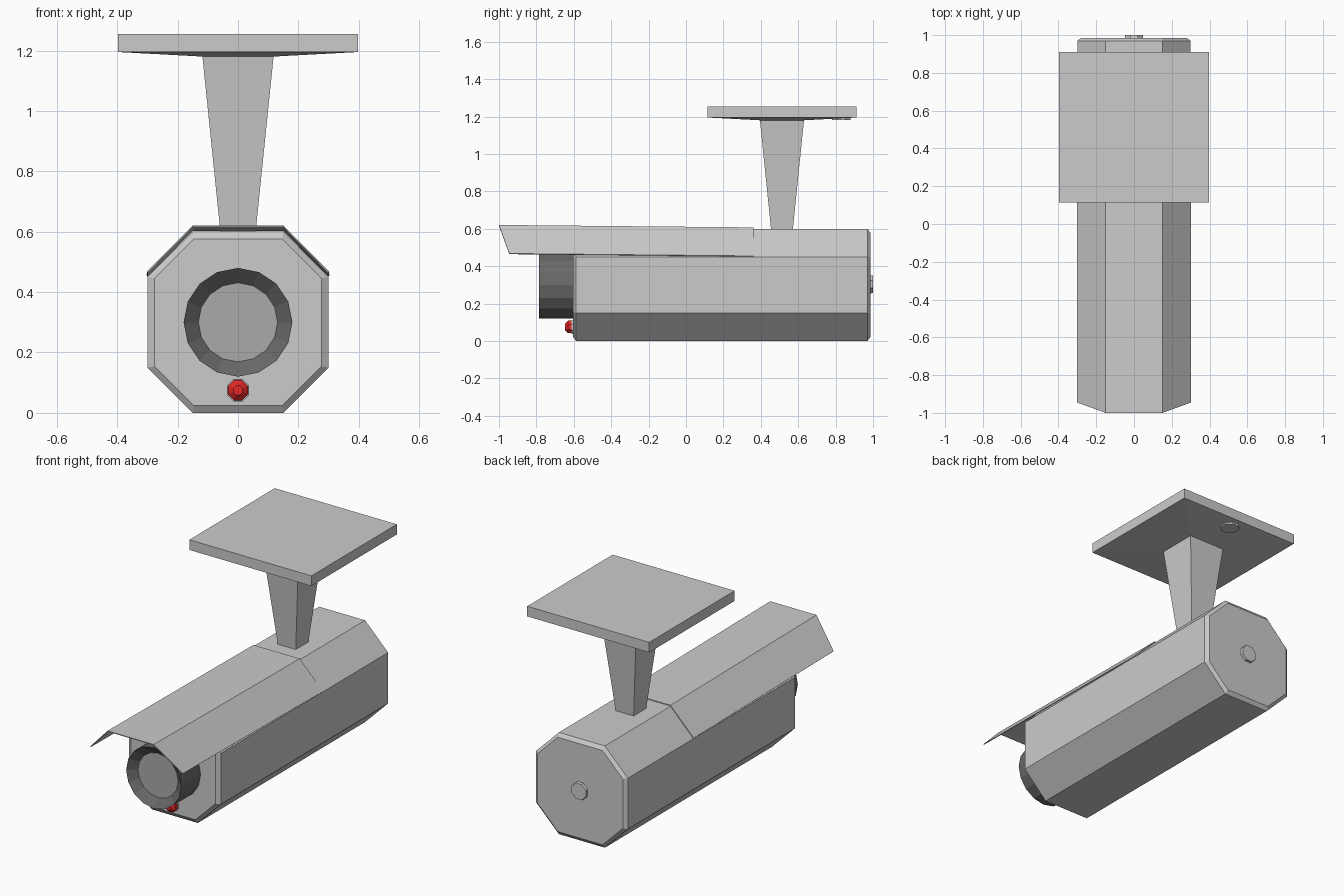
import bpy
import math

if "Cube" in bpy.data.objects:
    bpy.data.objects.remove(bpy.data.objects["Cube"])


def material(name, r, g, b):
    m = bpy.data.materials.new(name)
    m.diffuse_color = (r, g, b, 1)
    m.use_nodes = True
    m.node_tree.nodes["Principled BSDF"].inputs["Base Color"].default_value = m.diffuse_color
    return m


def mesh_object(name, verts, faces, mat=None):
    me = bpy.data.meshes.new(name)
    me.from_pydata(verts, [], faces)
    me.update()
    ob = bpy.data.objects.new(name, me)
    bpy.context.collection.objects.link(ob)
    if mat:
        me.materials.append(mat)
    return ob


def loft(name, rings, mat=None):
    """Skin a series of equal-sized rings, capping both ends."""
    n = len(rings[0])
    verts = [p for ring in rings for p in ring]
    faces = [(k * n + i, k * n + (i + 1) % n, (k + 1) * n + (i + 1) % n, (k + 1) * n + i)
             for k in range(len(rings) - 1) for i in range(n)]
    faces.append(tuple(reversed(range(n))))
    faces.append(tuple(range(len(verts) - n, len(verts))))
    return mesh_object(name, verts, faces, mat)


def round_y(r, y, z, n, turn=0.0):
    return [(r * math.sin(turn + 2 * math.pi * i / n), y,
             z + r * math.cos(turn + 2 * math.pi * i / n)) for i in range(n)]


def octagon(y, h, c):
    pts = [(c, h), (h, c), (h, -c), (c, -h), (-c, -h), (-h, -c), (-h, c), (-c, h)]
    return [(x, y, 0.3 + z) for x, z in pts]


def square(z, h, y=0.513):
    return [(-h, y - h, z), (h, y - h, z), (h, y + h, z), (-h, y + h, z)]


black = material("dark_rubber", 0.14, 0.14, 0.14)
glass = material("lens_glass", 0.4, 0.4, 0.4)
red = material("red_light", 0.8, 0.02, 0.02)

# Octagonal housing with chamfered ends
loft("housing", [octagon(-0.605, 0.276, 0.146), octagon(-0.588, 0.3, 0.15),
                 octagon(0.97, 0.3, 0.15), octagon(0.986, 0.278, 0.146)])

# Thin sun visor lying on the upper three faces and overhanging the front
section = [(-0.3, 0.45, -0.945), (-0.15, 0.602, -1.0), (0.15, 0.602, -1.0), (0.3, 0.45, -0.945)]
front = [(x, y, z + 0.016) for x, z, y in section]
back = [(x * 1.002, 0.36, z + 0.003) for x, z, y in section]
visor = mesh_object("sun_visor", front + back, [(i, i + 1, i + 5, i + 4) for i in range(3)])
solid = visor.modifiers.new("thickness", 'SOLIDIFY')
solid.thickness = 0.005
solid.offset = 0

# Lens hood with a conical recess, and the glass inside it
loft("lens_hood", [round_y(0.18, -0.6, 0.3, 16), round_y(0.18, -0.785, 0.3, 16),
                   round_y(0.131, -0.743, 0.3, 16)], black)
loft("lens_glass", [round_y(0.131, -0.74, 0.3, 16), round_y(0.131, -0.745, 0.3, 16)], glass)

# Indicator light on a small base
t = math.pi / 8
loft("light_base", [round_y(0.04, -0.6, 0.075, 8, t), round_y(0.04, -0.613, 0.075, 8, t)])
loft("indicator_light", [round_y(0.036, -0.611, 0.075, 8, t), round_y(0.036, -0.63, 0.075, 8, t),
                         round_y(0.017, -0.648, 0.075, 8, t)], red)

# Rear cable cap
loft("rear_cap", [round_y(0.054, 0.98, 0.303, 8, t), round_y(0.05, 1.0, 0.303, 8, t)])

# Tapered post and ceiling plate with a shallow sloped underside
loft("mount_post", [square(0.595, 0.058), square(1.182, 0.118)])
loft("ceiling_plate", [square(1.18, 0.118), square(1.195, 0.398), square(1.255, 0.398)])

# Small screw cap under the plate
ring = [(x, z + 0.53, 0) for x, y, z in round_y(0.054, 0, 0.3, 8, t)]
loft("plate_screw", [[(x, y, z) for x, y, _ in ring] for z in (1.182, 1.2)])

# Make every face point outwards
import bmesh
for ob in bpy.data.objects:
    bm = bmesh.new()
    bm.from_mesh(ob.data)
    bmesh.ops.recalc_face_normals(bm, faces=bm.faces)
    bm.to_mesh(ob.data)
    bm.free()
